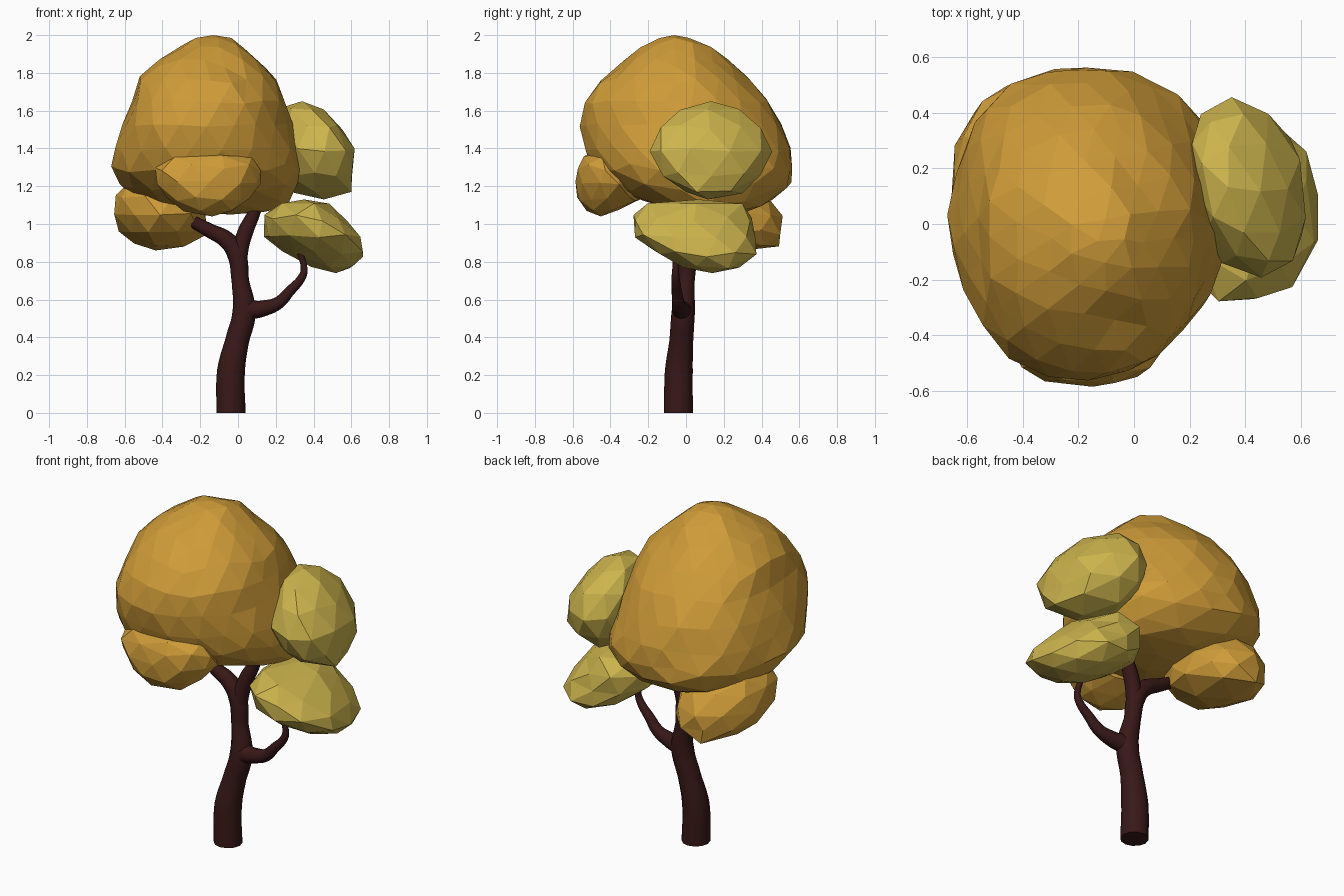
import bpy, bmesh, math, random
from mathutils import Vector

if "Cube" in bpy.data.objects:
    bpy.data.objects.remove(bpy.data.objects["Cube"])


def material(name, rgb):
    m = bpy.data.materials.new(name)
    m.diffuse_color = (*rgb, 1)
    m.use_nodes = True
    m.node_tree.nodes["Principled BSDF"].inputs["Base Color"].default_value = m.diffuse_color
    return m


BARK = material("bark", (0.04, 0.009, 0.009))
ORANGE = material("orange_leaves", (0.62, 0.33, 0.04))
YELLOW = material("yellow_leaves", (0.61, 0.46, 0.075))


def extents(levels, z):
    """Interpolate (x0, x1, y0, y1) at a height."""
    for a, b in zip(levels, levels[1:]):
        if z <= b[0]:
            t = (z - a[0]) / (b[0] - a[0])
            return [p + (q - p) * t for p, q in zip(a[1:], b[1:])]
    return levels[-1][1:]


def foliage(name, mat, subdiv, seed, levels, lean=0.0, grow=1.0, jitter=0.01,
            boxy_left=2.0, boxy_right=2.0):
    """Faceted clump: an icosphere fitted to (z, x0, x1, y0, y1) levels, bottom up."""
    rng = random.Random(seed)
    bm = bmesh.new()
    bmesh.ops.create_icosphere(bm, subdivisions=subdiv, radius=1)
    z0, z1 = levels[0][0], levels[-1][0]
    for v in bm.verts:
        u = v.co.normalized()
        z = z0 + (u.z + 1) / 2 * (z1 - z0)
        x0, x1, y0, y1 = extents(levels, z)
        r = math.hypot(u.x, u.y)
        c, s = (u.x / r, u.y / r) if r > 1e-4 else (0, 0)
        if r > 1e-4:
            n = boxy_left if c < 0 else boxy_right
            k = grow * (abs(c) ** n + abs(s) ** n) ** (-1 / n)
            c, s = c * k, s * k
        dy = s * (y1 - y0) / 2
        x = (x0 + x1) / 2 + c * (x1 - x0) / 2 + lean * dy
        dz = rng.uniform(-jitter, jitter) if abs(u.z) < 0.9 else 0
        v.co = Vector((x + rng.uniform(-jitter, jitter),
                       (y0 + y1) / 2 + dy + rng.uniform(-jitter, jitter), z + dz))
    me = bpy.data.meshes.new(name)
    bm.to_mesh(me)
    bm.free()
    me.materials.append(mat)
    ob = bpy.data.objects.new(name, me)
    bpy.context.collection.objects.link(ob)


def limb(name, points):
    """Smooth tapering tube through (x, y, z, radius) points."""
    cu = bpy.data.curves.new(name, 'CURVE')
    cu.dimensions = '3D'
    cu.bevel_depth = 1
    cu.bevel_resolution = 4
    cu.resolution_u = 6
    cu.use_fill_caps = True
    sp = cu.splines.new('BEZIER')
    sp.bezier_points.add(len(points) - 1)
    for bp, (x, y, z, r) in zip(sp.bezier_points, points):
        bp.co = (x, y, z)
        bp.radius = r
        bp.handle_left_type = bp.handle_right_type = 'AUTO'
    cu.materials.append(BARK)
    ob = bpy.data.objects.new(name, cu)
    bpy.context.collection.objects.link(ob)
    bpy.ops.object.select_all(action='DESELECT')
    ob.select_set(True)
    bpy.context.view_layer.objects.active = ob
    bpy.ops.object.convert(target='MESH')
    bpy.ops.object.shade_smooth_by_angle(angle=math.radians(50))


# Trunk and branches
limb("trunk", [(-.037, -.04, 0, .077), (-.037, -.038, .22, .074), (-.005, -.025, .38, .063),
               (.032, -.015, .53, .062), (.012, 0, .7, .046), (-.008, .01, .84, .05),
               (-.06, .015, .915, .046), (-.15, .02, .965, .038), (-.27, .025, 1.03, .03)])
limb("upper_branch", [(.014, 0, .72, .035), (.01, .01, .85, .044), (.04, .02, .96, .042),
                      (.085, .03, 1.06, .034), (.11, .035, 1.15, .03)])
limb("side_branch", [(.02, -.015, .44, .035), (.05, -.02, .535, .054), (.12, -.03, .55, .044),
                     (.21, -.04, .58, .034), (.27, -.048, .64, .028), (.342, -.055, .725, .021),
                     (.35, -.055, .76, .018), (.325, -.05, .86, .015)])

# Foliage clumps
foliage("main_crown", ORANGE, 3, 1, [
    (1.05, -.22, .16, .0, .3), (1.12, -.54, .29, -.22, .46), (1.22, -.62, .33, -.44, .57),
    (1.32, -.66, .345, -.52, .565), (1.5, -.62, .29, -.56, .52), (1.65, -.56, .25, -.535, .43),
    (1.8, -.51, .19, -.41, .3), (1.93, -.34, .04, -.25, .13), (2.0, -.2, -.05, -.12, .0)],
    grow=1.01, boxy_left=2.35)
foliage("front_clump", ORANGE, 2, 2, [
    (1.04, -.25, -.04, -.52, -.4), (1.15, -.39, .07, -.58, -.22), (1.25, -.44, .14, -.58, -.24),
    (1.34, -.42, .09, -.56, -.3), (1.39, -.32, .03, -.51, -.4)], grow=1.03, boxy_left=2.3)
foliage("left_clump", ORANGE, 2, 3, [
    (.86, -.5, -.36, .2, .4), (.89, -.55, -.25, .1, .49), (.95, -.61, -.17, -.03, .5),
    (1.04, -.65, -.16, -.1, .5), (1.15, -.64, -.2, -.08, .42), (1.24, -.58, -.3, .05, .3)],
    grow=1.04)
foliage("upper_right_clump", YELLOW, 2, 4, [
    (1.13, .38, .54, .03, .22), (1.16, .28, .6, .0, .3), (1.25, .22, .61, -.13, .4),
    (1.38, .2, .62, -.19, .45), (1.5, .2, .56, -.14, .41), (1.6, .24, .46, -.06, .31),
    (1.65, .27, .39, .05, .2)], lean=-.17, boxy_left=2.3, boxy_right=2.3)
foliage("lower_right_clump", YELLOW, 2, 5, [
    (.74, .46, .57, .05, .22), (.8, .33, .65, -.07, .36), (.88, .18, .67, -.22, .37),
    (.97, .13, .61, -.29, .35), (1.08, .16, .5, -.25, .33), (1.13, .25, .46, -.13, .25)],
    lean=-.1, grow=1.05, boxy_left=2.2, boxy_right=2.2)
